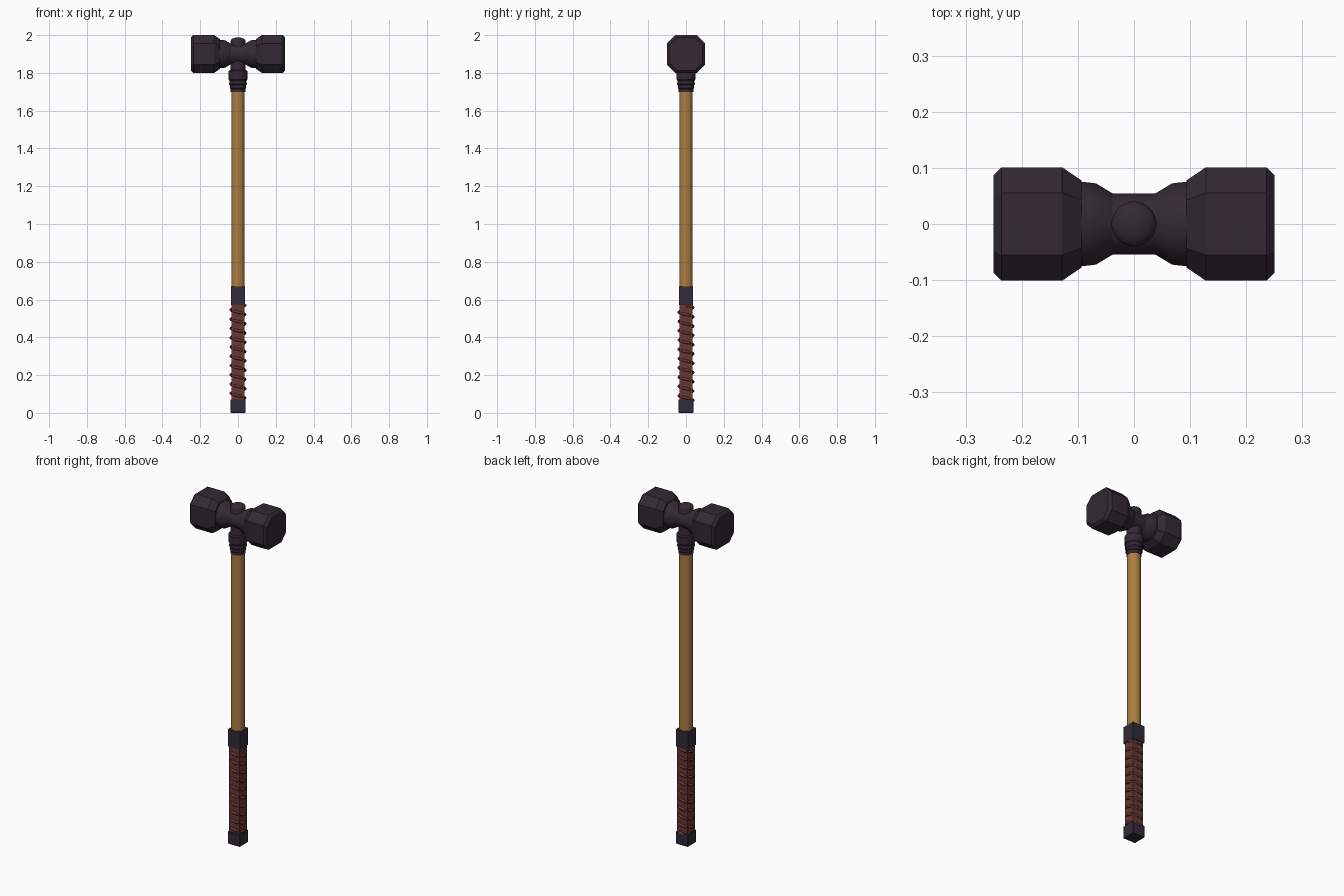
import bpy, bmesh, math
from mathutils import Matrix, Vector

if "Cube" in bpy.data.objects:
    bpy.data.objects.remove(bpy.data.objects["Cube"])


def mat(name, rgb):
    m = bpy.data.materials.new(name)
    m.diffuse_color = (*rgb, 1)
    m.use_nodes = True
    m.node_tree.nodes["Principled BSDF"].inputs["Base Color"].default_value = m.diffuse_color
    return m


IRON = mat("dark iron", (0.033, 0.022, 0.033))
BAND = mat("blue black iron", (0.031, 0.024, 0.040))
WOOD = mat("oak wood", (0.42, 0.205, 0.055))
LEATHER = mat("red brown leather", (0.135, 0.038, 0.034))


def finish(name, bm, material, smooth=None):
    bmesh.ops.recalc_face_normals(bm, faces=bm.faces)
    me = bpy.data.meshes.new(name)
    bm.to_mesh(me)
    bm.free()
    me.materials.append(material)
    ob = bpy.data.objects.new(name, me)
    bpy.context.collection.objects.link(ob)
    if smooth:
        bpy.ops.object.select_all(action='DESELECT')
        ob.select_set(True)
        bpy.context.view_layer.objects.active = ob
        bpy.ops.object.shade_smooth_by_angle(angle=math.radians(smooth))
    return ob


def loft(name, rings, material, smooth=None, closed=False):
    """Skin rings of points; cap the ends."""
    bm = bmesh.new()
    vs = [[bm.verts.new(p) for p in r] for r in rings]
    n = len(vs[0])
    for a, b in zip(vs, vs[1:]):
        for i in range(n):
            j = (i + 1) % n
            bm.faces.new((a[i], a[j], b[j], b[i]))
    bm.faces.new(vs[0])
    bm.faces.new(vs[-1])
    return finish(name, bm, material, smooth)


def circle(r, n):
    return [(r * math.cos(2 * math.pi * (i + .5) / n), r * math.sin(2 * math.pi * (i + .5) / n)) for i in range(n)]


def octagon(r):
    k = 0.55 * r
    return [(r, -k), (r, k), (k, r), (-k, r), (-r, k), (-r, -k), (-k, -r), (k, -r)]


def lathe_z(name, profile, n, material, smooth=None):
    return loft(name, [[(x, y, z) for x, y in circle(r, n)] for r, z in profile], material, smooth)


def along_x(name, profile, section, material, smooth=None):
    return loft(name, [[(x, a, 1.9 + b) for a, b in section(r)] for r, x in profile], material, smooth)


def block(name, half, z0, z1, material, bevel=0.0):
    bm = bmesh.new()
    m = Matrix.Translation((0, 0, (z0 + z1) / 2)) @ Matrix.Diagonal((2 * half, 2 * half, z1 - z0, 1))
    bmesh.ops.create_cube(bm, size=1, matrix=m)
    if bevel:
        bmesh.ops.bevel(bm, geom=list(bm.edges), offset=bevel, segments=1, affect='EDGES')
    return finish(name, bm, material)


# Octagonal striking heads at both ends
for side, label in ((-1, "left"), (1, "right")):
    along_x(label + "_striking_head",
            [(r, side * x) for r, x in ((0.078, 0.094), (0.101, 0.128), (0.101, 0.236), (0.087, 0.25))],
            octagon, IRON)

# Round waist between the heads
half = [(0.055, 0.038), (0.073, 0.068), (0.076, 0.094), (0.076, 0.10)]
along_x("head_waist", [(r, -x) for r, x in reversed(half)] + half,
        lambda r: circle(r, 24), IRON, 25)

# Domed post through the waist, and stepped socket below
dome = [(0.04 * math.cos(a), 1.968 + 0.02 * math.sin(a)) for a in [math.radians(d) for d in (0, 20, 40, 60, 80)]]
lathe_z("head_post", [(0.04, 1.79)] + dome, 24, IRON, 35)
lathe_z("stepped_socket", [(0.042, 1.815), (0.050, 1.81), (0.050, 1.765), (0.046, 1.76), (0.047, 1.74),
                           (0.043, 1.735), (0.044, 1.72), (0.040, 1.716), (0.040, 1.70)], 24, IRON, 30)

# Round wooden shaft
lathe_z("wooden_shaft", [(0.036, 0.65), (0.036, 1.72)], 24, WOOD, 30)

# Square grip with metal blocks at either end
block("grip_core", 0.034, 0.05, 0.60, LEATHER)
block("grip_collar", 0.038, 0.57, 0.67, BAND)
block("pommel", 0.039, 0.0, 0.072, BAND, 0.002)

# Spiral cord round the grip
rings = []
turns, per = 10.3, 28
steps = int(turns * per)
for i in range(steps + 1):
    t = 2 * math.pi * i / per
    z = 0.57 - 0.505 * i / steps
    out = Vector((math.cos(t), math.sin(t), 0))
    rings.append([out * (0.037 + a) + Vector((0, 0, z + b)) for a, b in circle(0.0075, 8)])
loft("grip_cord", rings, LEATHER, 50)
